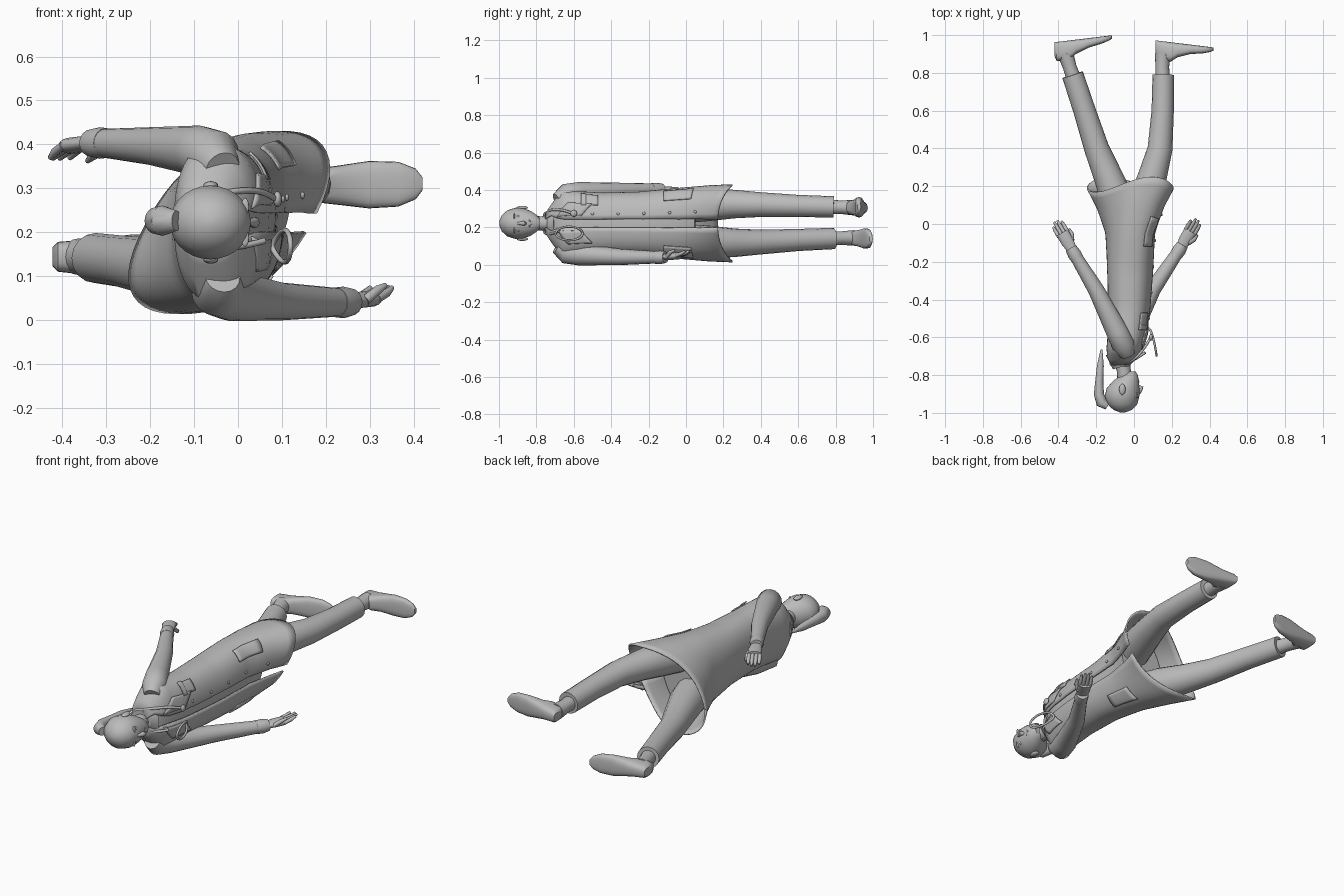
import bpy, bmesh, math
from mathutils import Vector as V

if "Cube" in bpy.data.objects:
    bpy.data.objects.remove(bpy.data.objects["Cube"])

grey = bpy.data.materials.new("plain_grey")
grey.use_nodes = True
GREY = (0.5, 0.5, 0.5, 1)
grey.diffuse_color = GREY
grey.node_tree.nodes["Principled BSDF"].inputs["Base Color"].default_value = GREY


def skin(name, rings, closed=True, caps=True, angle=50, thick=0):
    """Bridge rows of points into one smooth surface."""
    bm = bmesh.new()
    rows = [[bm.verts.new(p) for p in r] for r in rings]
    n = len(rows[0])
    for a, b in zip(rows, rows[1:]):
        for i in range(n if closed else n - 1):
            j = (i + 1) % n
            bm.faces.new((a[i], a[j], b[j], b[i]))
    if caps:
        bm.faces.new(rows[0][::-1])
        bm.faces.new(rows[-1])
    bmesh.ops.recalc_face_normals(bm, faces=bm.faces)
    me = bpy.data.meshes.new(name)
    bm.to_mesh(me)
    bm.free()
    ob = bpy.data.objects.new(name, me)
    bpy.context.collection.objects.link(ob)
    me.materials.append(grey)
    if thick:
        mod = ob.modifiers.new("thickness", "SOLIDIFY")
        mod.thickness, mod.offset = thick, 0
    bpy.ops.object.select_all(action="DESELECT")
    ob.select_set(True)
    bpy.context.view_layer.objects.active = ob
    bpy.ops.object.shade_smooth_by_angle(angle=math.radians(angle))
    return ob


def power(v, e):
    return math.copysign(abs(v) ** e, v)


def tube(name, path, radii, flat=1, sides=16):
    """Round limb along a path; flat scales it across z."""
    pts = [V(p) for p in path]
    rings = []
    for k, p in enumerate(pts):
        t = (pts[min(k + 1, len(pts) - 1)] - pts[max(k - 1, 0)]).normalized()
        a = t.cross(V((0, 0, 1)))
        a = a.normalized() if a.length > 0.01 else V((1, 0, 0))
        b = a.cross(t)
        rings.append([p + radii[k] * (a * math.cos(u) + b * flat * math.sin(u))
                      for u in (math.tau * i / sides for i in range(sides))])
    return skin(name, rings)


def ball(name, c, r, n=12):
    rings = []
    for k in range(n + 1):
        v = math.pi * min(max(k / n, 0.01), 0.99)
        rings.append([V((c[0] + r[0] * math.sin(v) * math.cos(u),
                         c[1] - r[1] * math.cos(v),
                         c[2] + r[2] * math.sin(v) * math.sin(u)))
                      for u in (math.tau * i / 20 for i in range(20))])
    return skin(name, rings)


# Coat sections: y, centre x, half depth, half width, forward shear
MID = 0.222
COAT = [(-.75, -.07, .045, .05, 0), (-.71, -.062, .075, .11, 0),
        (-.66, -.05, .092, .178, 0), (-.58, -.035, .1, .168, 0),
        (-.45, -.025, .108, .16, 0), (-.25, -.02, .118, .165, 0),
        (-.05, -.02, .125, .185, .1), (.08, -.02, .155, .2, .33),
        (.17, -.02, .185, .205, .55)]


def coat_point(y, u, grow=0.0):
    k = 0
    while k < len(COAT) - 2 and y > COAT[k + 1][0]:
        k += 1
    a, b = COAT[k], COAT[k + 1]
    f = (y - a[0]) / (b[0] - a[0])
    _, cx, rx, rz, sh = (p + (q - p) * f for p, q in zip(a, b))
    dx = (rx + grow) * power(math.cos(u), .85)
    dz = (rz + grow) * power(math.sin(u), .85)
    drop = max(0, (y + .05) / .22) * .08 * (1 - (dx / rx) ** 2)
    return V((cx + dx + sh * dz, y + drop, MID + dz))


def spread(a, b, n):
    return [a + (b - a) * i / n for i in range(n + 1)]


ys = spread(-.75, .17, 30)
coat_rows = []
for y in ys:
    k = max(c for c in COAT if c[0] <= y + 1e-6)
    gap = (.022 / k[3]) ** 1.18
    coat_rows.append([coat_point(y, u) for u in spread(gap, math.tau - gap, 48)])
skin("long_coat", coat_rows, closed=False, caps=False, thick=.008)
skin("shirt_and_hips", [[coat_point(y, math.tau * i / 32, -.014) for i in range(32)]
                        for y in spread(-.74, .04, 20)])


def patch(name, y0, y1, u0, u1, lift=.007, slant=0):
    """Cloth plate lying on the coat."""
    rows = [[coat_point(y + slant * i / 6, u, lift) for i, u in enumerate(spread(u0, u1, 6))]
            for y in spread(y0, y1, 6)]
    skin(name, rows, closed=False, caps=False, thick=.006)


patch("breast_pocket", -.55, -.47, .55, 1.05)
patch("breast_pocket_flap", -.56, -.535, .52, 1.08, .011)
for s, side in ((1, "left"), (-1, "right")):
    patch(side + "_hip_pocket", -.12, .02, s * .65, s * 1.15)
    patch(side + "_lapel", -.69, -.56, s * .17, s * .6, .008, .06)
for i, y in enumerate(spread(-.5, .05, 4)):
    p = coat_point(y, .25, .006)
    ball("coat_button_%d" % i, p, (.005, .008, .008), 6)

# Collar, neck and head
tube("neck", [(-.045, -.84, MID), (-.055, -.77, MID), (-.07, -.69, MID)], [.042, .037, .05])
tube("collar", [(-.062, -.755, MID), (-.068, -.735, MID), (-.065, -.7, MID)],
     [.052, .06, .085], 1.15, 24)
HEAD = [(-.998, -.06, .012, .012), (-.985, -.06, .047, .043), (-.955, -.062, .079, .07),
        (-.91, -.063, .092, .084), (-.87, -.058, .087, .081), (-.83, -.042, .068, .066),
        (-.8, -.024, .044, .046), (-.782, -.016, .026, .026)]
skin("head", [[V((cx + rx * math.cos(u), y, MID + rz * math.sin(u)))
               for u in (math.tau * i / 28 for i in range(28))] for y, cx, rx, rz in HEAD])
tube("nose", [(.022, -.905, MID), (.034, -.88, MID), (.038, -.868, MID), (.022, -.858, MID)],
     [.006, .01, .013, .008], sides=10)
ball("upper_lip", (.021, -.836, MID), (.008, .006, .022), 8)
ball("lower_lip", (.018, -.825, MID), (.008, .006, .018), 8)
for s, side in ((1, "left"), (-1, "right")):
    ball(side + "_eye", (.014, -.898, MID + s * .034), (.009, .007, .014), 8)
    ball(side + "_brow", (.016, -.918, MID + s * .035), (.009, .004, .02), 8)
    ball(side + "_ear", (-.062, -.875, MID + s * .084), (.017, .03, .01), 8)
tube("ponytail", [(-.14, -.965, .226), (-.172, -.945, .226), (-.186, -.9, .226),
                  (-.184, -.84, .226), (-.178, -.75, .226), (-.172, -.665, .226)],
     [.02, .03, .027, .022, .018, .005], 1.15)


def hand(side, wrist, aim, inward):
    """Palm, four fingers and a thumb; inward is the z bend of the fingers."""
    w, d = V(wrist), V(aim).normalized()
    across = d.cross(V((0, 0, 1))).normalized()
    tube(side + "_palm", [w - d * .05, w - d * .015, w + d * .03, w + d * .085],
         [.03, .026, .034, .034], .55)
    for i in range(4):
        base = w + d * .075 + across * (.027 - .018 * i)
        length = (.065, .08, .08, .06)[i]
        tip = base + d * length + V((0, 0, inward))
        tube("%s_finger_%d" % (side, i), [base, (base + tip) / 2 + d * .008, tip],
             [.01, .01, .006], sides=8)
    base = w + d * .025 + across * .025
    tube(side + "_thumb", [base, base + d * .03 + across * .015 + V((0, 0, inward)),
                           base + d * .06 + across * .017 + V((0, 0, inward * 1.4))],
         [.012, .011, .006], sides=8)


# Sleeves, wrist bands and hands
tube("left_sleeve", [(-.035, -.69, .345), (-.055, -.64, .372), (-.09, -.57, .385), (-.2, -.35, .396),
                     (-.315, -.16, .403)], [.04, .062, .058, .043, .032])
tube("right_sleeve", [(-.035, -.69, .098), (-.045, -.64, .068), (-.015, -.57, .055), (.1, -.345, .042),
                      (.235, -.145, .04)], [.04, .062, .058, .043, .032])
tube("left_wrist_band", [(-.3, -.185, .403), (-.315, -.16, .403), (-.335, -.127, .403)],
     [.034, .036, .031])
tube("right_wrist_band", [(.222, -.165, .04), (.24, -.138, .04), (.257, -.11, .041)],
     [.034, .036, .031])
hand("left", (-.337, -.12, .402), (-.5, .87, -.06), -.025)
hand("right", (.256, -.11, .043), (.5, .84, .06), .022)

# Trouser legs, ankles and shoes
tube("left_trouser", [(.02, 0, .315), (.06, .12, .322), (.1, .26, .325), (.138, .4, .322),
                      (.152, .6, .315), (.155, .79, .31)], [.09, .088, .076, .066, .059, .057])
tube("right_trouser", [(-.05, 0, .128), (-.085, .12, .122), (-.14, .26, .118), (-.198, .4, .122),
                       (-.262, .6, .133), (-.325, .79, .141)], [.09, .088, .076, .066, .059, .057])
tube("left_ankle", [(.152, .76, .31), (.15, .83, .308), (.152, .9, .306)], [.04, .036, .042])
tube("right_ankle", [(-.315, .76, .141), (-.34, .83, .143), (-.362, .9, .144)], [.04, .036, .042])


def shoe(side, heel_x, z, sole_heel, sole_toe, toe_turn):
    """Sections from heel to toe: fraction, height, half width."""
    rings = []
    for f, h, w in ((0, .07, .022), (.04, .1, .034), (.25, .105, .04), (.38, .075, .045),
                    (.6, .05, .054), (.82, .038, .051), (.95, .026, .035), (1, .018, .015)):
        sole = sole_heel + (sole_toe - sole_heel) * f
        rings.append([V((heel_x + .305 * f, sole - h / 2 + h / 2 * power(math.sin(u), .6),
                         z + toe_turn * f + w * power(math.cos(u), .75)))
                      for u in (math.tau * i / 24 for i in range(24))])
    skin(side + "_shoe", rings, angle=40)


shoe("left", .115, .305, .972, .935, .005)
shoe("right", -.422, .144, .962, .999, -.005)


def cord(name, pts, r, loop=False):
    cu = bpy.data.curves.new(name, "CURVE")
    cu.dimensions, cu.bevel_depth, cu.bevel_resolution = "3D", r, 2
    sp = cu.splines.new("NURBS")
    sp.points.add(len(pts) - 1)
    for q, p in zip(sp.points, pts):
        q.co = (*p, 1)
    sp.use_cyclic_u, sp.use_endpoint_u, sp.order_u = loop, not loop, 3
    cu.materials.append(grey)
    bpy.context.collection.objects.link(bpy.data.objects.new(name, cu))


# Listening tube worn round the neck, with its disc and loop
cord("neck_tube", [(.085, -.605, .275), (.06, -.655, .295), (-.01, -.73, .295), (-.1, -.75, .27),
                   (-.13, -.74, .222), (-.1, -.75, .175), (-.01, -.73, .16), (.06, -.68, .18)], .007)
ball("listening_disc", (.09, -.6, .275), (.01, .018, .018), 8)
cord("tube_loop", [(.075 + .045 * math.sin(a / 2), -.625 + .075 * math.cos(a), .168 + .038 * math.sin(a))
                   for a in (math.tau * i / 10 for i in range(10))], .006, True)
